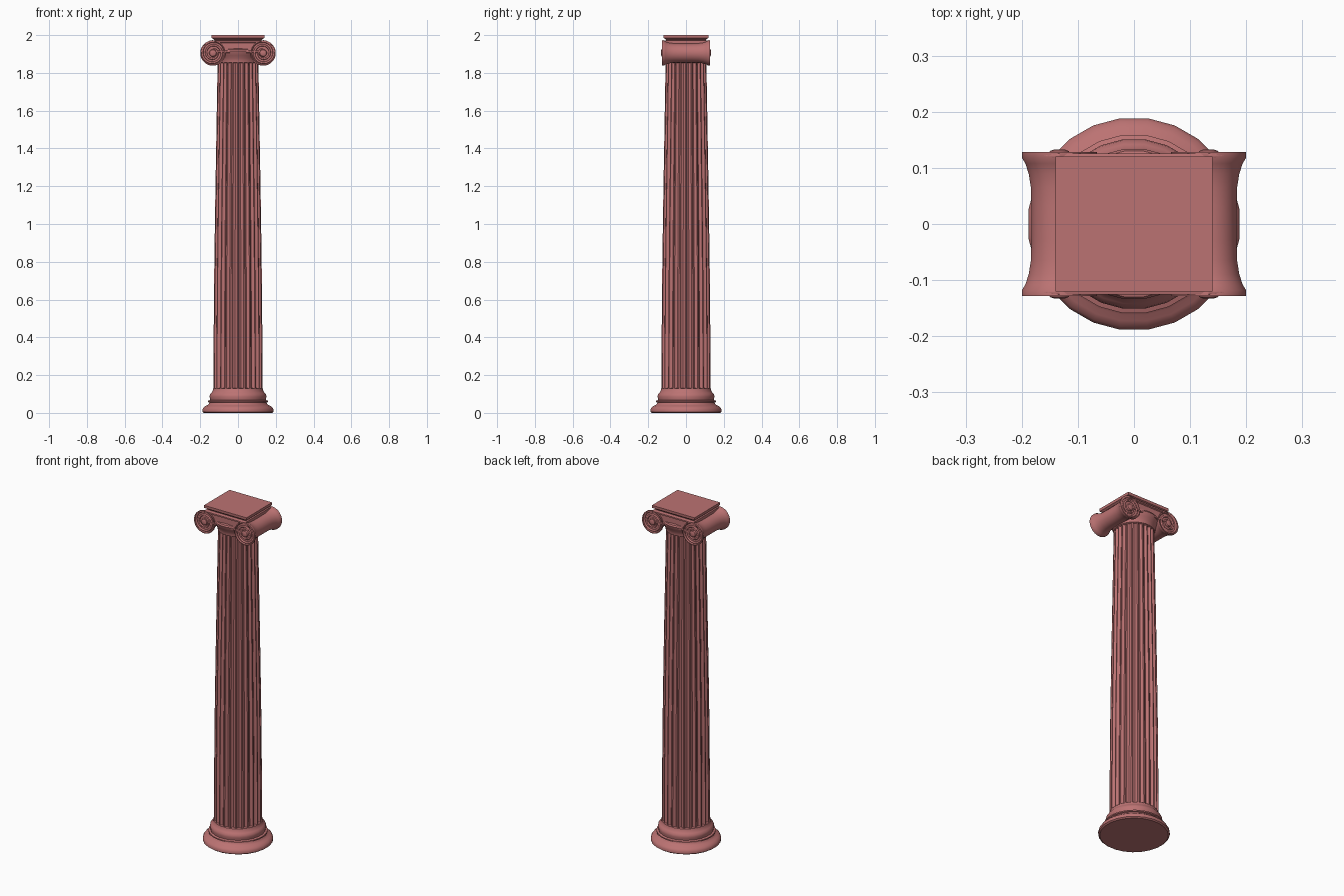
import bpy, bmesh
from math import sin, cos, pi, radians
from mathutils import Vector

if "Cube" in bpy.data.objects:
    bpy.data.objects.remove(bpy.data.objects["Cube"])

stone = bpy.data.materials.new("red_stone")
stone.diffuse_color = (0.5, 0.17, 0.17, 1)
stone.use_nodes = True
stone.node_tree.nodes["Principled BSDF"].inputs["Base Color"].default_value = stone.diffuse_color


def finish(name, bm, angle=35):
    bmesh.ops.remove_doubles(bm, verts=bm.verts, dist=1e-5)
    bmesh.ops.recalc_face_normals(bm, faces=bm.faces)
    mesh = bpy.data.meshes.new(name)
    bm.to_mesh(mesh)
    bm.free()
    mesh.materials.append(stone)
    ob = bpy.data.objects.new(name, mesh)
    bpy.context.collection.objects.link(ob)
    bpy.ops.object.select_all(action='DESELECT')
    ob.select_set(True)
    bpy.context.view_layer.objects.active = ob
    bpy.ops.object.shade_smooth_by_angle(angle=radians(angle))
    return ob


def loft(name, rings, angle=35):
    """Skin a stack of equal-length point rings and cap both ends."""
    bm = bmesh.new()
    rows = [[bm.verts.new(p) for p in ring] for ring in rings]
    n = len(rows[0])
    for a, b in zip(rows, rows[1:]):
        for i in range(n):
            bm.faces.new((a[i], a[(i + 1) % n], b[(i + 1) % n], b[i]))
    bm.faces.new(rows[0])
    bm.faces.new(rows[-1])
    return finish(name, bm, angle)


def circle(r, h, n=24):
    return [Vector((r * cos((i + .5) * 2 * pi / n), r * sin((i + .5) * 2 * pi / n), h)) for i in range(n)]


def rect(x, y, z):
    return [(-x, -y, z), (x, -y, z), (x, y, z), (-x, y, z)]


# Moulded round base
base = [(.182, 0), (.19, .006), (.19, .018), (.185, .028), (.174, .036), (.163, .041),
        (.156, .047), (.153, .054), (.160, .057), (.160, .064), (.149, .068), (.150, .076),
        (.152, .086), (.150, .097), (.143, .106), (.136, .114), (.133, .128), (.12, .131)]
loft("base", [circle(r, z) for r, z in base])


# Fluted shaft with a slight taper
def fluted(r, z, count=24):
    ring = []
    for k in range(count):
        for t, depth in ((.1, 0), (.2, .045), (.35, .08), (.5, .092), (.65, .08), (.8, .045), (.9, 0)):
            a = (k + t) * 2 * pi / count
            ring.append((r * (1 - depth) * cos(a), r * (1 - depth) * sin(a), z))
    return ring


shaft = [(.130, .12), (.129, .4), (.126, .75), (.121, 1.1), (.115, 1.45), (.108, 1.86)]
loft("shaft", [fluted(r, z) for r, z in shaft], 30)

# Rounded cushion between the scrolls
echinus = [(.104, 1.852), (.111, 1.856), (.112, 1.866), (.116, 1.878), (.124, 1.892),
           (.132, 1.906), (.135, 1.916), (.131, 1.925), (.115, 1.93)]
loft("echinus", [circle(r, z) for r, z in echinus])

# Band joining the scrolls, with raised lips
loft("scroll_band", [rect(.135, y, z) for y, z in
     ((.119, 1.905), (.126, 1.907), (.126, 1.915), (.119, 1.919),
      (.119, 1.958), (.126, 1.962), (.126, 1.970), (.119, 1.972))])

# Square top slab
loft("abacus", [rect(.135 + d, .115 + d, z) for d, z in
     ((-.012, 1.965), (-.010, 1.974), (-.004, 1.98), (.004, 1.984), (.005, 1.987), (.005, 2.0))], 25)

# Scroll rolls, waisted along y, with recessed ends and eyes
CX, CZ = .133, 1.905
half = [(0, .05), (.03, .05), (.065, .051), (.09, .055), (.108, .061), (.118, .067), (.128, .067),
        (.128, .062), (.121, .058), (.121, .020), (.130, .017), (.133, .009)]
roll = [(-y, r) for y, r in reversed(half[1:])] + half
for side, label in ((-1, "left"), (1, "right")):
    loft(label + "_scroll_roll",
         [[(side * CX + p.x, p.z, CZ + p.y) for p in circle(r, y, 32)] for y, r in roll])

    # Spiral ridge on each end of the roll
    for end, face in ((-1, "front"), (1, "back")):
        rings, steps, turns = [], 72, 2.0
        for i in range(steps + 1):
            t = i / steps
            a = pi / 2 - t * turns * 2 * pi
            rad = .062 - .042 * t
            w = .0065 - .002 * t
            rings.append([(side * (CX + (rad + w * cos(b)) * cos(a)),
                           end * (.1215 + w * sin(b)),
                           CZ + (rad + w * cos(b)) * sin(a))
                          for b in (j * pi / 4 for j in range(8))])
        loft(f"{label}_{face}_spiral", rings, 50)
